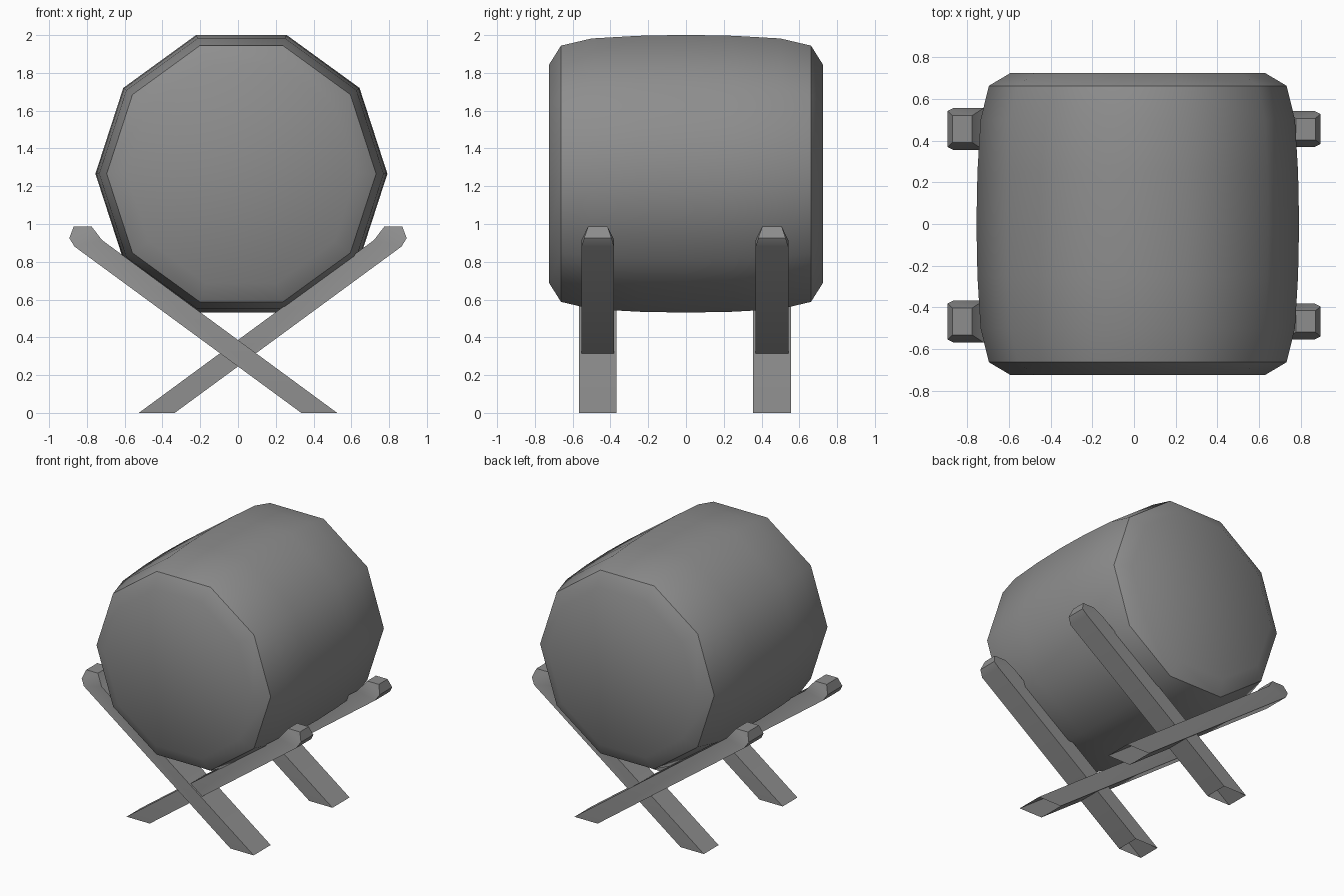
import bpy, bmesh, math

if "Cube" in bpy.data.objects:
    bpy.data.objects.remove(bpy.data.objects["Cube"])

# Dark grey for every part
grey = bpy.data.materials.new("dark_grey")
grey.diffuse_color = (0.27, 0.27, 0.27, 1)
grey.use_nodes = True
grey.node_tree.nodes["Principled BSDF"].inputs["Base Color"].default_value = grey.diffuse_color


def make_object(name, bm, angle):
    bmesh.ops.recalc_face_normals(bm, faces=bm.faces[:])
    mesh = bpy.data.meshes.new(name)
    bm.to_mesh(mesh)
    bm.free()
    mesh.materials.append(grey)
    ob = bpy.data.objects.new(name, mesh)
    bpy.context.collection.objects.link(ob)
    bpy.ops.object.select_all(action='DESELECT')
    ob.select_set(True)
    bpy.context.view_layer.objects.active = ob
    bpy.ops.object.shade_smooth_by_angle(angle=math.radians(angle))
    return ob


# Barrel: ten-sided rings along y, bulging in the middle, chamfered rims
def barrel(sides=10, cx=0.018, cz=1.266):
    half = [(0.0, 0.773), (0.25, 0.768), (0.5, 0.753), (0.662, 0.713), (0.724, 0.609)]
    profile = [(-y, r) for y, r in reversed(half[1:])] + half
    bm = bmesh.new()
    rings = []
    for y, r in profile:
        rings.append([bm.verts.new((cx + r * math.cos(math.tau * i / sides), y,
                                    cz + r * math.sin(math.tau * i / sides)))
                      for i in range(sides)])
    for a, b in zip(rings, rings[1:]):
        for i in range(sides):
            j = (i + 1) % sides
            bm.faces.new((a[i], a[j], b[j], b[i]))
    bm.faces.new(rings[0])
    bm.faces.new(rings[-1])
    make_object("barrel", bm, 40)


# Slanted leg: foot cut level with the floor, tapered flat-topped upper end
def leg(name, side, y, width):
    w = width / 2
    t = w - 0.035
    outline = [(0.335, 0.0, w), (0.525, 0.0, w), (-0.72, 0.915, w), (-0.775, 0.987, t),
               (-0.87, 0.987, t), (-0.893, 0.925, w - 0.014), (-0.865, 0.88, w)]
    bm = bmesh.new()
    front = [bm.verts.new((x * side, y - h, z)) for x, z, h in outline]
    back = [bm.verts.new((x * side, y + h, z)) for x, z, h in outline]
    for s in (front, back):
        for ids in ((0, 1, 2, 6), (6, 2, 3, 5), (5, 3, 4)):
            bm.faces.new([s[i] for i in ids])
    n = len(outline)
    for i in range(1, n):      # underside of the foot stays open
        j = (i + 1) % n
        bm.faces.new((front[i], front[j], back[j], back[i]))
    make_object(name, bm, 40)


barrel()
for place, y in (("front", -0.467), ("back", 0.455)):
    leg(place + "_leg_left_top", 1, y, 0.2)
    leg(place + "_leg_right_top", -1, y, 0.173)
